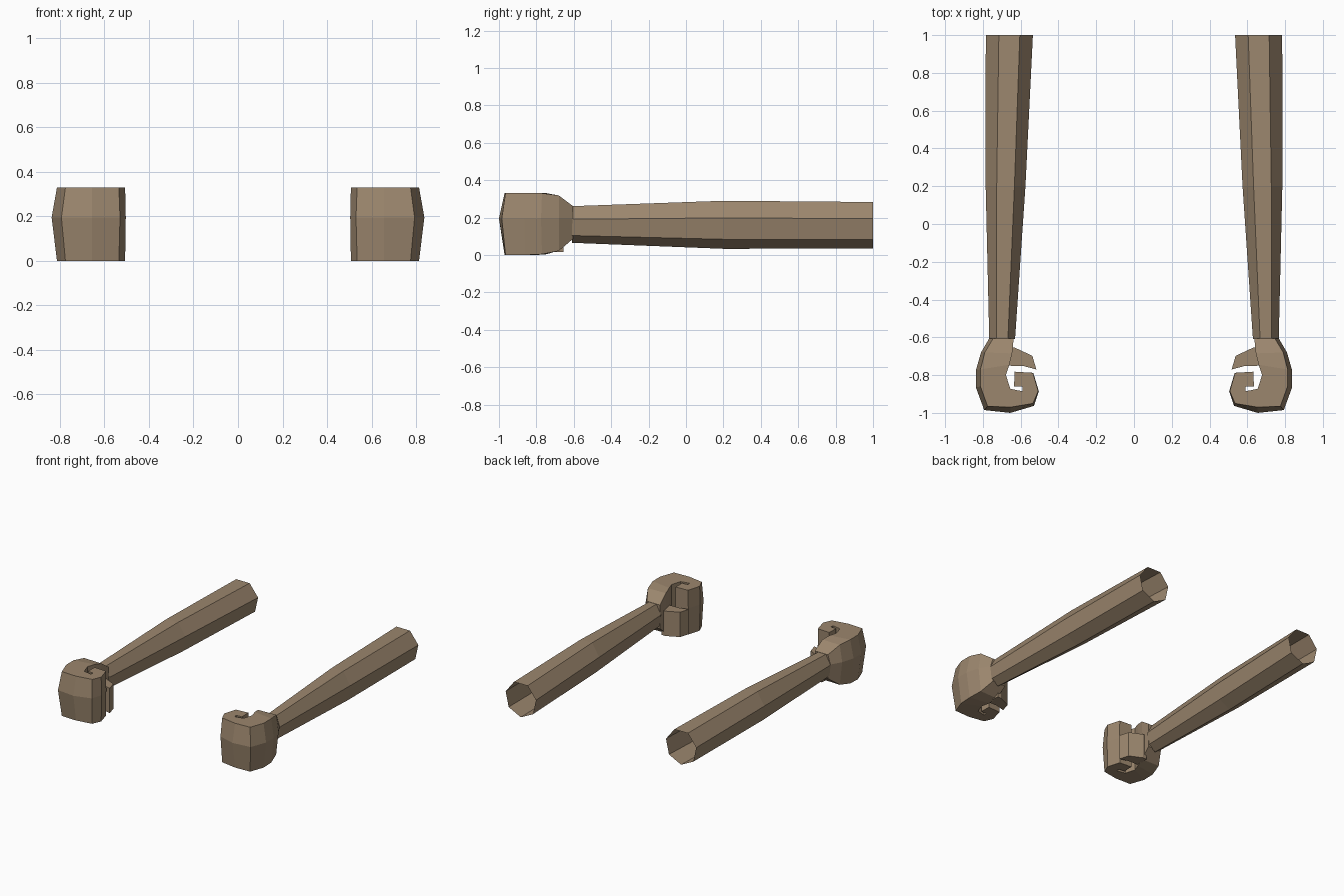
import bpy, bmesh
from math import cos, sin, pi

if "Cube" in bpy.data.objects:
    bpy.data.objects.remove(bpy.data.objects["Cube"])

mat = bpy.data.materials.new("tan")
mat.diffuse_color = (0.33, 0.24, 0.155, 1)
mat.use_nodes = True
mat.node_tree.nodes["Principled BSDF"].inputs["Base Color"].default_value = mat.diffuse_color


def finish(bm, name):
    """Store the bmesh as an object mirrored to the other side."""
    bmesh.ops.recalc_face_normals(bm, faces=bm.faces)
    me = bpy.data.meshes.new(name)
    bm.to_mesh(me)
    bm.free()
    me.materials.append(mat)
    ob = bpy.data.objects.new(name, me)
    bpy.context.collection.objects.link(ob)
    mod = ob.modifiers.new("mirror", 'MIRROR')
    mod.use_mirror_merge = False
    return ob


def loft(name, rings, caps):
    bm = bmesh.new()
    vs = [[bm.verts.new(p) for p in r] for r in rings]
    n = len(vs[0])
    for a, b in zip(vs, vs[1:]):
        for i in range(n):
            j = (i + 1) % n
            bm.faces.new((a[i], a[j], b[j], b[i]))
    for k in caps:
        bm.faces.new(vs[k])
    return finish(bm, name)


# Forearm: open seven-sided tapering tube (y, x centre, z centre, x radius, z radius)
sections = [(1.0, .66, .165, .128, .131), (.2, .68, .168, .108, .135),
            (-.61, .698, .168, .07, .103)]
arm = []
for y, cx, cz, rx, rz in sections:
    angles = [-pi / 2 + 2 * pi * i / 7 for i in range(7)]
    arm.append([(cx + rx * cos(a), y, cz + rz * sin(a)) for a in angles])
loft("forearm", arm, [])

# Curled hand: stations of inner xy, outer xy, outer bulge xy, bottom z, top z
stations = [
    ((.637, -.605), (.745, -.605), (.766, -.605), .085, .262),
    ((.645, -.685), (.79, -.68), (.81, -.68), .022, .318),
    ((.660, -.745), (.813, -.77), (.837, -.775), .004, .33),
    ((.678, -.80), (.813, -.86), (.837, -.865), 0, .33),
    ((.655, -.872), (.775, -.965), (.793, -.985), 0, .33),
    ((.62, -.88), (.655, -.97), (.655, -1.0), 0, .33),
    ((.59, -.885), (.535, -.95), (.53, -.963), 0, .33),
    ((.59, -.862), (.507, -.885), (.504, -.885), 0, .33),
    ((.612, -.86), (.535, -.788), (.533, -.788), 0, .33),
    ((.635, -.86), (.632, -.782), (.632, -.782), 0, .33)]
hand = [[(*i, lo), (*o, lo), (*m, .195), (*o, hi), (*i, hi)]
        for i, o, m, lo, hi in stations]
loft("curled_hand", hand, [0, -1])

# Thumb: short block opposite the fingertips
outline = [(.66, -.655), (.63, -.655), (.538, -.698), (.517, -.77),
           (.585, -.752), (.67, -.75)]
loft("thumb", [[(x, y, z) for x, y in outline] for z in (.015, .2)], [0, -1])
